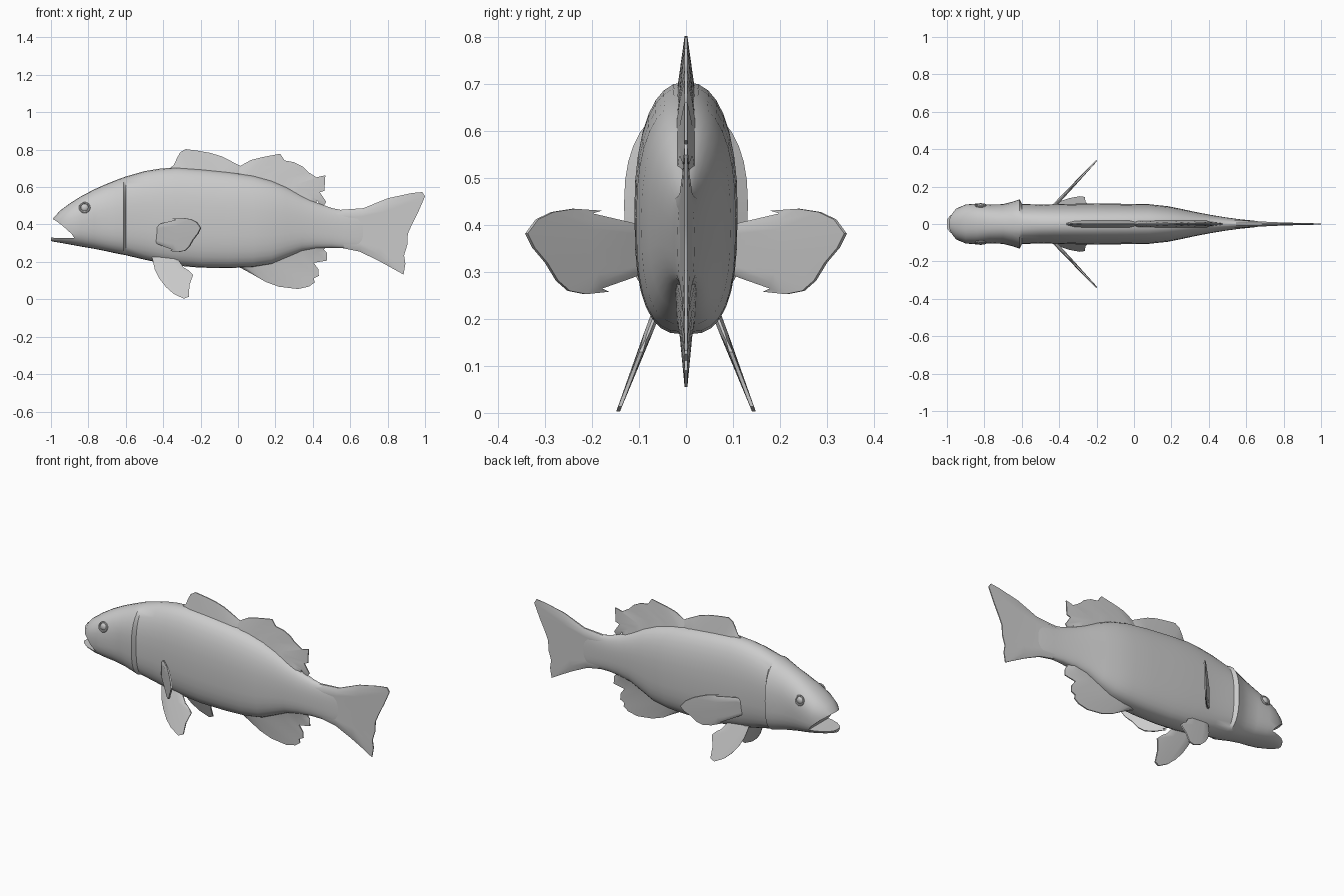
import bpy, bmesh, math
from mathutils import Vector

if "Cube" in bpy.data.objects:
    bpy.data.objects.remove(bpy.data.objects["Cube"])


def finish(bm, name, angle=35):
    bmesh.ops.recalc_face_normals(bm, faces=bm.faces)
    me = bpy.data.meshes.new(name)
    bm.to_mesh(me)
    bm.free()
    ob = bpy.data.objects.new(name, me)
    bpy.context.collection.objects.link(ob)
    smooth(ob, angle)
    return ob


def smooth(ob, angle=35):
    bpy.ops.object.select_all(action='DESELECT')
    ob.select_set(True)
    bpy.context.view_layer.objects.active = ob
    bpy.ops.object.shade_smooth_by_angle(angle=math.radians(angle))


def resample(pts, n):
    """n evenly spaced points along a polyline."""
    pts = [Vector(p) for p in pts]
    lens = [(b - a).length for a, b in zip(pts, pts[1:])]
    total, out = sum(lens), []
    for i in range(n):
        d, k = total * i / (n - 1), 0
        while k < len(lens) - 1 and d > lens[k]:
            d -= lens[k]
            k += 1
        out.append(pts[k].lerp(pts[k + 1], min(1, d / lens[k])))
    return out


def fin(name, rows, thick, place=lambda u, v, t: (u, t, v)):
    """Thin fin lofted from base row to rim row, thinning toward the edges."""
    n = len(rows[-1])
    rows = [resample(r, n) for r in rows[:-1]] + [rows[-1]]
    bm = bmesh.new()
    sides = []
    for s in (1, -1):
        sides.append([[bm.verts.new(place(p[0], p[1], s * t * (0.3 if i in (0, n - 1) else 1)))
                       for i, p in enumerate(r)] for r, t in zip(rows, thick)])
    for g in sides:
        for a, b in zip(g, g[1:]):
            for i in range(n - 1):
                bm.faces.new((a[i], a[i + 1], b[i + 1], b[i]))

    def loop(g):
        return g[0] + [r[-1] for r in g[1:-1]] + g[-1][::-1] + [r[0] for r in g[-2:0:-1]]
    a, b = loop(sides[0]), loop(sides[1])
    for i in range(len(a)):
        j = (i + 1) % len(a)
        bm.faces.new((a[i], a[j], b[j], b[i]))
    return finish(bm, name, 50)


# Body: stations of x, top z, bottom z, half width (step at -0.6 is the gill cover)
stations = [
    (-1.0, .41, .312, .025), (-.985, .437, .308, .05), (-.95, .475, .302, .083),
    (-.9, .512, .293, .104), (-.84, .55, .282, .109), (-.77, .587, .27, .104),
    (-.7, .618, .256, .106), (-.65, .638, .245, .119), (-.612, .652, .238, .132),
    (-.598, .657, .235, .107), (-.5, .685, .212, .104), (-.42, .698, .195, .106),
    (-.33, .705, .18, .108), (-.2, .696, .169, .11), (-.05, .681, .167, .108),
    (.08, .662, .172, .106), (.18, .635, .188, .095), (.26, .6, .222, .079),
    (.34, .555, .256, .062), (.42, .517, .27, .047), (.5, .488, .275, .034),
    (.57, .474, .273, .025), (.64, .47, .268, .018), (.7, .45, .285, .008)]
SEG = 32
bm = bmesh.new()
rings = []
for x, zt, zb, w in stations:
    ring = []
    for i in range(SEG):
        a = 2 * math.pi * i / SEG
        c, s = math.cos(a), math.sin(a)
        e = 2 / (2.3 if s > 0 else 2.8)
        y = w * math.copysign(abs(c) ** e, c)
        z = (zt + zb) / 2 + (zt - zb) / 2 * math.copysign(abs(s) ** e, s)
        ring.append(bm.verts.new((x, y, z)))
    rings.append(ring)
for a, b in zip(rings, rings[1:]):
    for i in range(SEG):
        j = (i + 1) % SEG
        bm.faces.new((a[i], a[j], b[j], b[i]))
bm.faces.new(rings[0])
bm.faces.new(rings[-1])
body = finish(bm, "body")

# Open mouth cut as a wedge
bm = bmesh.new()
wedge = [(-1.1, .46), (-.985, .427), (-.94, .395), (-.89, .35), (-.875, .327), (-.93, .327), (-1.1, .333)]
f = bm.faces.new([bm.verts.new((x, -.2, z)) for x, z in wedge])
ext = bmesh.ops.extrude_face_region(bm, geom=[f])
bmesh.ops.translate(bm, vec=(0, .4, 0), verts=[v for v in ext["geom"] if isinstance(v, bmesh.types.BMVert)])
cutter = finish(bm, "mouth_cutter")
mod = body.modifiers.new("mouth", 'BOOLEAN')
mod.operation, mod.solver, mod.object = 'DIFFERENCE', 'EXACT', cutter
bpy.context.view_layer.objects.active = body
bpy.ops.object.modifier_apply(modifier=mod.name)
bpy.data.objects.remove(cutter)
smooth(body)

# Dorsal fins, front and rear
fin("front_dorsal_fin",
    [[(-.37, .67), (-.2, .665), (.03, .64)], [(-.36, .705), (-.2, .71), (.02, .685)],
     [(-.345, .715), (-.325, .757), (-.31, .785), (-.28, .803), (-.22, .795), (-.15, .783),
      (-.09, .765), (-.04, .74), (.015, .712)]], [.022, .016, .003])
fin("rear_dorsal_fin",
    [[(-.02, .64), (.2, .6), (.42, .48)], [(-.01, .69), (.2, .665), (.3, .61), (.42, .53)],
     [(.01, .712), (.07, .745), (.13, .76), (.225, .778), (.25, .742), (.3, .733), (.345, .71),
      (.375, .68), (.42, .652), (.467, .663), (.462, .58), (.438, .572), (.472, .52), (.45, .49)]],
    [.022, .014, .003])

# Anal fin
fin("anal_fin",
    [[(-.02, .2), (.2, .22), (.47, .3)], [(.0, .172), (.2, .17), (.32, .21), (.46, .265)],
     [(.02, .165), (.08, .132), (.15, .092), (.22, .067), (.32, .055), (.38, .068), (.41, .09),
      (.405, .112), (.432, .125), (.43, .16), (.405, .195), (.475, .207), (.475, .25)]],
    [.022, .014, .003])

# Tail fin
fin("tail_fin",
    [[(.5, .475), (.5, .285)], [(.67, .487), (.65, .38), (.65, .255)],
     [(.8, .54), (.79, .38), (.75, .207)],
     [(.93, .568), (.985, .573), (1.0, .55), (.965, .47), (.93, .4), (.908, .35), (.905, .29),
      (.888, .235), (.895, .19), (.885, .132), (.83, .163)]], [.024, .014, .008, .003])

for side, label in ((-1, "right"), (1, "left")):
    # Pectoral fin sweeps out and back; u is the sideways reach
    fin(label + "_pectoral_fin",
        [[(.085, .385), (.085, .3)], [(.115, .405), (.115, .288)],
         [(.2, .425), (.21, .34), (.18, .265)],
         [(.18, .431), (.24, .435), (.285, .428), (.318, .412), (.34, .382), (.325, .352),
          (.298, .32), (.275, .282), (.25, .26), (.215, .253), (.165, .258)]],
        [.008, .01, .008, .004],
        lambda u, v, t: (-.42 + (u - .105) * .94 + t * .73, side * (u - t * .68), v))
    # Pelvic fin splays downward
    fin(label + "_pelvic_fin",
        [[(-.46, .225), (-.33, .225)], [(-.445, .16), (-.29, .17)],
         [(-.42, .11), (-.385, .065), (-.345, .03), (-.29, .003), (-.262, .014), (-.26, .075),
          (-.24, .13), (-.265, .155)]],
        [.01, .009, .004],
        lambda u, v, t: (u, side * (.065 + (.21 - v) * .385 + t), v))
    # Eye with raised rim
    bpy.ops.mesh.primitive_uv_sphere_add(segments=16, ring_count=8, radius=.021,
                                         location=(-.82, side * .096, .49))
    eye = bpy.context.object
    eye.name = label + "_eye"
    eye.scale.y = .6
    smooth(eye)
    bpy.ops.mesh.primitive_torus_add(major_segments=16, minor_segments=6, major_radius=.026,
                                     minor_radius=.005, location=(-.82, side * .1, .49),
                                     rotation=(math.pi / 2 + side * .25, 0, 0))
    rim = bpy.context.object
    rim.name = label + "_eye_rim"
    smooth(rim)
